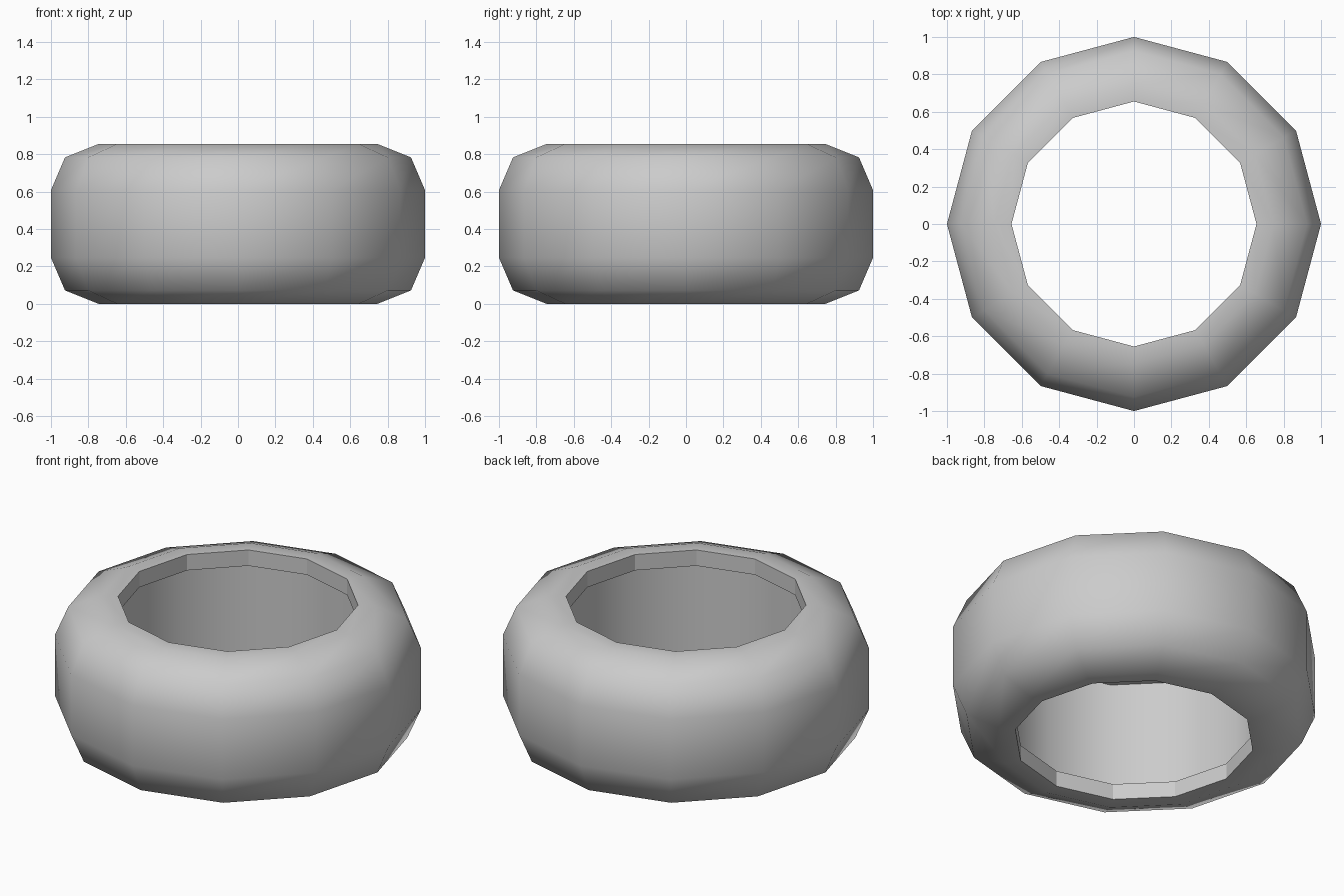
import bpy, bmesh, math

if "Cube" in bpy.data.objects:
    bpy.data.objects.remove(bpy.data.objects["Cube"])

SIDES = 12
# Closed cross-section (radius, height), going round from the lower inner lip
profile = [(0.655, 0.0), (0.745, 0.0), (0.925, 0.072), (1.0, 0.247),
           (1.0, 0.608), (0.925, 0.783), (0.745, 0.855), (0.655, 0.855),
           (0.655, 0.76), (0.73, 0.76), (0.73, 0.095), (0.655, 0.095)]
SHARP_RINGS = {0, 7, 8, 9, 10, 11}   # lip and inner wall corners
FLAT_BANDS = {7, 11}                 # faceted lip faces

# Spin the section into a 12-sided ring
bm = bmesh.new()
rings = []
for r, z in profile:
    rings.append([bm.verts.new((r * math.cos(math.tau * i / SIDES),
                                r * math.sin(math.tau * i / SIDES), z))
                  for i in range(SIDES)])
n = len(rings)
for k in range(n):
    a, b = rings[k], rings[(k + 1) % n]
    for i in range(SIDES):
        j = (i + 1) % SIDES
        f = bm.faces.new((a[i], a[j], b[j], b[i]))
        f.smooth = k not in FLAT_BANDS

# Keep the lip edges crisp
for k in SHARP_RINGS:
    for i in range(SIDES):
        bm.edges.get((rings[k][i], rings[k][(i + 1) % SIDES])).smooth = False
bmesh.ops.recalc_face_normals(bm, faces=bm.faces)

mesh = bpy.data.meshes.new("tyre")
bm.to_mesh(mesh)
bm.free()
tyre = bpy.data.objects.new("tyre", mesh)
bpy.context.collection.objects.link(tyre)
